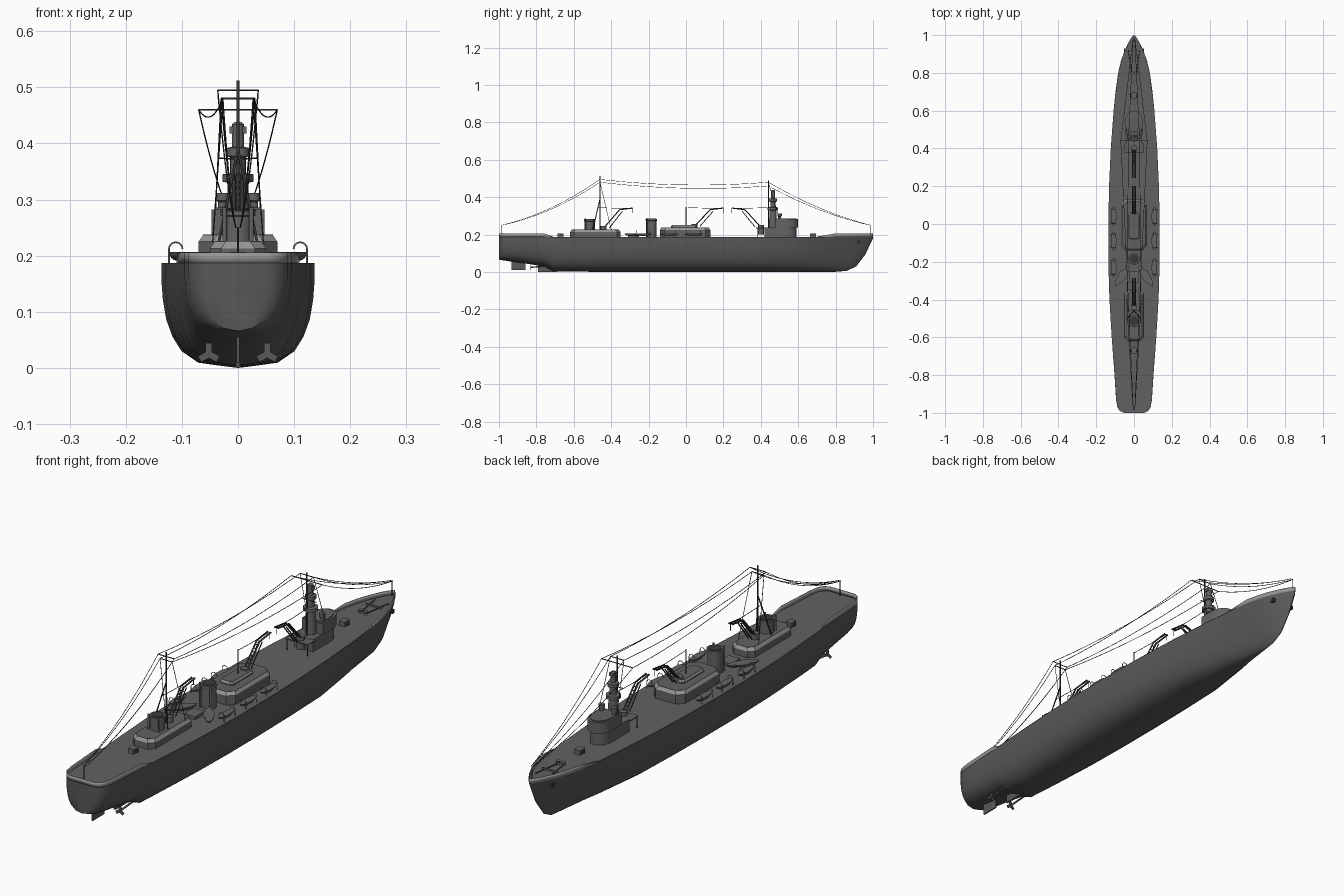
import bpy, bmesh, math
from mathutils import Vector

cube = bpy.data.objects.get("Cube")
if cube:
    bpy.data.objects.remove(cube)


def material(name, grey):
    m = bpy.data.materials.new(name)
    m.use_nodes = True
    colour = (grey, grey, grey, 1)
    m.diffuse_color = colour
    m.node_tree.nodes["Principled BSDF"].inputs["Base Color"].default_value = colour
    return m


HULL = material("hull grey", .1)
DECK = material("deck grey", .12)
HOUSE = material("house grey", .13)
LIGHT = material("light grey", .3)
DARK = material("rigging dark grey", .04)


def finish(name, bm, mat, smooth=True):
    bmesh.ops.recalc_face_normals(bm, faces=bm.faces)
    mesh = bpy.data.meshes.new(name)
    bm.to_mesh(mesh)
    bm.free()
    mesh.materials.append(mat)
    if smooth:
        for p in mesh.polygons:
            p.use_smooth = True
        mesh.set_sharp_from_angle(angle=math.radians(35))
    ob = bpy.data.objects.new(name, mesh)
    bpy.context.collection.objects.link(ob)
    return ob


def loft(name, rings, mat, caps=True, closed=True):
    bm = bmesh.new()
    rows = [[bm.verts.new(p) for p in ring] for ring in rings]
    for a, b in zip(rows, rows[1:]):
        n = len(a)
        for i in range(n if closed else n - 1):
            j = (i + 1) % n
            bm.faces.new((a[i], a[j], b[j], b[i]))
    if caps:
        bm.faces.new(rows[0])
        bm.faces.new(rows[-1])
    return finish(name, bm, mat)


def box(name, centre, size, mat=HOUSE):
    bm = bmesh.new()
    bmesh.ops.create_cube(bm, size=1)
    bmesh.ops.scale(bm, vec=size, verts=bm.verts)
    bmesh.ops.translate(bm, vec=centre, verts=bm.verts)
    return finish(name, bm, mat, False)


def turned(name, x, y, profile, mat=HOUSE, sides=16):
    """Stack of circles given as (radius, height) pairs."""
    ring = [(math.cos(math.tau * i / sides), math.sin(math.tau * i / sides)) for i in range(sides)]
    return loft(name, [[(x + r * c, y + r * s, z) for c, s in ring] for r, z in profile], mat)


def tube(name, points, radius=.0015, mat=DARK):
    curve = bpy.data.curves.new(name, "CURVE")
    curve.dimensions = "3D"
    curve.bevel_depth = radius
    curve.bevel_resolution = 1
    curve.use_fill_caps = True
    spline = curve.splines.new("POLY")
    spline.points.add(len(points) - 1)
    for p, co in zip(spline.points, points):
        p.co = (*co, 1)
    curve.materials.append(mat)
    ob = bpy.data.objects.new(name, curve)
    bpy.context.collection.objects.link(ob)
    return ob


def wire(name, a, b, sag):
    a, b = Vector(a), Vector(b)
    steps = [i / 14 for i in range(15)]
    tube(name, [a.lerp(b, t) - Vector((0, 0, 4 * sag * t * (1 - t))) for t in steps], .0012)


# Hull: stations of (y, deck half width, keel height)
TOP = .187
STATIONS = [(-1, .055, .066), (-.99, .075, .064), (-.97, .088, .061), (-.93, .095, .055),
            (-.85, .1, .044), (-.76, .106, .03), (-.71, .11, .004), (-.6, .118, .002),
            (-.4, .13, 0), (-.2, .136, 0), (0, .136, 0), (.2, .132, 0), (.4, .123, 0),
            (.6, .108, 0), (.7, .098, 0), (.8, .084, .001), (.86, .07, .006),
            (.91, .053, .03), (.96, .03, .095), (.985, .015, .15), (1, .003, .18)]
SECTION = [(0, 0), (.28, .025), (.52, .05), (.74, .16), (.86, .3), (.94, .46),
           (.985, .65), (1, .8), (1, 1)]


def station(y, w, keel):
    t = min(1, max(0, (y - .4) / .5))
    bow = t * t * (3 - 2 * t)
    side = [(w * ((1 - bow) * f + bow * g ** .75), y, keel + (TOP - keel) * g) for f, g in SECTION]
    return [(-x, y, z) for x, y, z in reversed(side[1:])] + side


loft("hull", [station(*s) for s in STATIONS], HULL, closed=False)
loft("deck", [[(-w, y, TOP + .001), (w, y, TOP + .001)] for y, w, k in STATIONS],
     DECK, caps=False, closed=False)

# Raised bulwarks around each end
for name, part in (("stern_bulwark", [s for s in STATIONS if s[0] < -.65][::-1]),
                   ("bow_bulwark", [s for s in STATIONS if s[0] > .65])):
    rail = [(-w, y) for y, w, k in part] + [(w, y) for y, w, k in reversed(part)]
    rise = [0 if i in (0, len(rail) - 1) else .017 for i in range(len(rail))]
    wall = loft(name, [[(x, y, TOP) for x, y in rail],
                       [(x, y, TOP + .002 + h) for (x, y), h in zip(rail, rise)]],
                LIGHT, caps=False, closed=False)
    wall.modifiers.new("thickness", "SOLIDIFY").thickness = .003


# Deckhouses with chamfered corners and a sloped light upper edge
def deckhouse(name, y0, y1, half, cut, z0, z1, chamfer=.008):
    def ring(z, inset):
        w, a, b = half - inset, y0 + inset, y1 - inset
        return [(-w, a + cut, z), (cut - w, a, z), (w - cut, a, z), (w, a + cut, z),
                (w, b - cut, z), (w - cut, b, z), (cut - w, b, z), (-w, b - cut, z)]
    mid = z1 - chamfer * 1.5
    loft(name, [ring(z0, 0), ring(mid, 0)], HOUSE)
    loft(name + "_edge", [ring(mid, 0), ring(z1, chamfer)], LIGHT, caps=False)
    loft(name + "_roof", [ring(z1 - .001, chamfer), ring(z1 + .001, chamfer)], DECK)


deckhouse("aft_deckhouse", -.62, -.35, .05, .02, TOP, .225)
deckhouse("middle_deckhouse", -.14, .13, .07, .025, TOP, .237)
deckhouse("middle_roof_house", -.08, .06, .03, .008, .235, .25, .004)

# Funnels with caps and side pipes
for name, y, base, top in (("aft_funnel", -.515, .22, .28), ("middle_funnel", -.185, TOP, .283)):
    turned(name, 0, y, [(.028, base), (.028, top - .01), (.031, top - .008), (.031, top)])
    turned(name + "_mouth", 0, y, [(.025, top), (.025, top + .002)], DARK)
    for x in (-.024, .024):
        tube(name + "_pipe", [(x, y - .024, base), (x, y - .024, top + .006)], .004, HOUSE)


# Bridge block with rounded front
def bridge(name, back, half, front, z0, z1, mat=HOUSE):
    arc = [math.pi * i / 10 for i in range(11)]
    outline = [(-half, back), (half, back)]
    outline += [(half * math.cos(a), front - .06 + .06 * math.sin(a)) for a in arc]
    loft(name, [[(x, y, z) for x, y in outline] for z in (z0, z1)], mat)


bridge("bridge_lower", .42, .042, .59, TOP, .238)
bridge("bridge_upper", .475, .047, .6, .238, .282)
bridge("bridge_roof", .48, .04, .59, .282, .286, DECK)
box("bridge_platform", (0, .4, .235), (.1, .05, .004), DECK)
for x in (-.046, .046):
    tube("platform_leg", [(x, .38, TOP), (x, .38, .235)], .002)
    turned("searchlight", x * .6, .5, [(.008, .28), (.008, .296), (.012, .298), (.012, .312)])

# Control tower
turned("control_tower", 0, .465, [(.022, .235), (.018, .33), (.028, .332), (.028, .345),
                                  (.014, .347), (.014, .375), (.021, .378), (.021, .392),
                                  (.011, .394), (.011, .434), (.006, .438)])
box("rangefinder", (0, .465, .424), (.03, .014, .012))
for x in (-.035, .035):
    tube("signal_arm", [(0, .455, .372), (x, .455, .374)])

# Masts and yards
tube("fore_mast", [(0, .44, .23), (0, .44, .49)], .003)
tube("aft_mast", [(0, -.46, .22), (0, -.46, .512)], .003)
YARDS = {"fore_low": (.44, .07, .46), "fore_high": (.44, .03, .48),
         "aft_low": (-.46, .027, .48), "aft_high": (-.46, .036, .495)}
for name, (y, half, z) in YARDS.items():
    tube(name + "_yard", [(-half, y, z), (half, y, z)], .0018)
for name, y in (("stern_post", -.985), ("bow_post", .985)):
    tube(name, [(0, y, TOP), (0, y, .25)])

for side in (-1, 1):
    # Tripod legs and aerial wires
    tube("aft_mast_leg", [(side * .035, -.5, .22), (0, -.46, .39)], .0025)
    ends = {n: (side * h, y, z) for n, (y, h, z) in YARDS.items()}
    for level in ("low", "high"):
        fore, aft = ends["fore_" + level], ends["aft_" + level]
        wire("span_wire", aft, fore, .022)
        wire("bow_wire", fore, (side * .004, .985, .25), .022)
        wire("stern_wire", aft, (side * .004, -.985, .25), .03)
    wire("aft_stay", (side * .027, -.46, .48), (side * .045, -.4, .225), 0)
    wire("fore_stay", (side * .03, .44, .48), (side * .04, .5, .285), 0)


# Cranes with two-beam jibs, cross braces and hooks
def crane(name, y, direction, base):
    foot, knee, tip = [(y + direction * d, z) for d, z in ((0, base), (.085, .333), (.155, .342))]
    turned(name + "_base", 0, y, [(.016, base - .04), (.016, base + .012)])
    for x in (-.007, .007):
        tube(name + "_jib", [(x, *foot), (x, *knee), (x, *tip)], .0035)
        tube(name + "_brace", [(x, y + direction * .03, base), (x, y + direction * .1, .325)], .0025)
    for i in range(1, 8):
        t = i / 8
        at = [a + (b - a) * t for a, b in zip(foot, knee)]
        tube(name + "_rung", [(-.007, *at), (.007, *at)], .002)
    tube(name + "_hook", [(0, *tip), (0, tip[0], .315)])
    wire(name + "_cable", (0, y - direction * .045, .345), (0, *tip), .002)


crane("aft_crane", -.44, 1, .235)
crane("middle_crane", .045, 1, .245)
crane("fore_crane", .4, -1, .24)
tube("middle_crane_post", [(0, 0, .235), (0, 0, .348)], .002)


# Ship's boats: half ellipsoids on cradles
def boat(x, y, z, angle=0):
    bm = bmesh.new()
    bmesh.ops.create_uvsphere(bm, u_segments=16, v_segments=8, radius=1)
    bmesh.ops.delete(bm, geom=[v for v in bm.verts if v.co.z > .01], context="VERTS")
    bmesh.ops.holes_fill(bm, edges=bm.edges)
    bmesh.ops.scale(bm, vec=(.015, .05, .016), verts=bm.verts)
    ob = finish("ship_boat", bm, HOUSE)
    ob.location = (x, y, z)
    ob.rotation_euler.z = angle


for side in (-1, 1):
    for y in (.04, -.09, -.23):
        boat(side * .108, y, .207)
        for dy in (-.035, .035):
            arc = [math.pi * i / 8 for i in range(9)]
            tube("davit", [(side * .123, y + dy, TOP)] +
                 [(side * (.111 + .012 * math.cos(a)), y + dy, .212 + .012 * math.sin(a))
                  for a in arc], .0015, LIGHT)
    for x, y in ((.05, -.265), (.075, -.285)):
        boat(side * x, y, .207, side * .45)
    # Anchors, chains, propellers and shafts
    box("anchor", (side * .046, .92, .163), (.012, .016, .014), DARK)
    tube("anchor_chain", [(side * .012, .8, .19), (side * .03, .92, .19)], .002)
    turned("capstan", side * .012, .8, [(.008, TOP), (.006, .195), (.009, .2)])
    tube("propeller_shaft", [(side * .052, -.7, .035), (side * .052, -.83, .025)], .004, HULL)
    for k in range(3):
        a = math.tau * k / 3 + math.pi / 2
        blade = box("propeller_blade", (0, 0, 0), (.018, .003, .012), HULL)
        blade.location = (side * .052 + .01 * math.cos(a), -.83, .025 + .01 * math.sin(a))
        blade.rotation_euler.y = -a

# Rudder and small deck fittings
box("rudder", (0, -.895, .035), (.005, .075, .05), HULL)
box("keel_fin", (0, -.74, .018), (.008, .1, .034), HULL)
for name, y in (("aft_winch", -.67), ("fore_winch", .68)):
    box(name, (0, y, .197), (.026, .032, .02))
    tube(name + "_drum", [(-.02, y, .197), (.02, y, .197)], .006, DARK)
box("breakwater", (0, .87, .191), (.07, .004, .008))
box("aft_locker", (0, -.28, .194), (.05, .06, .012))
